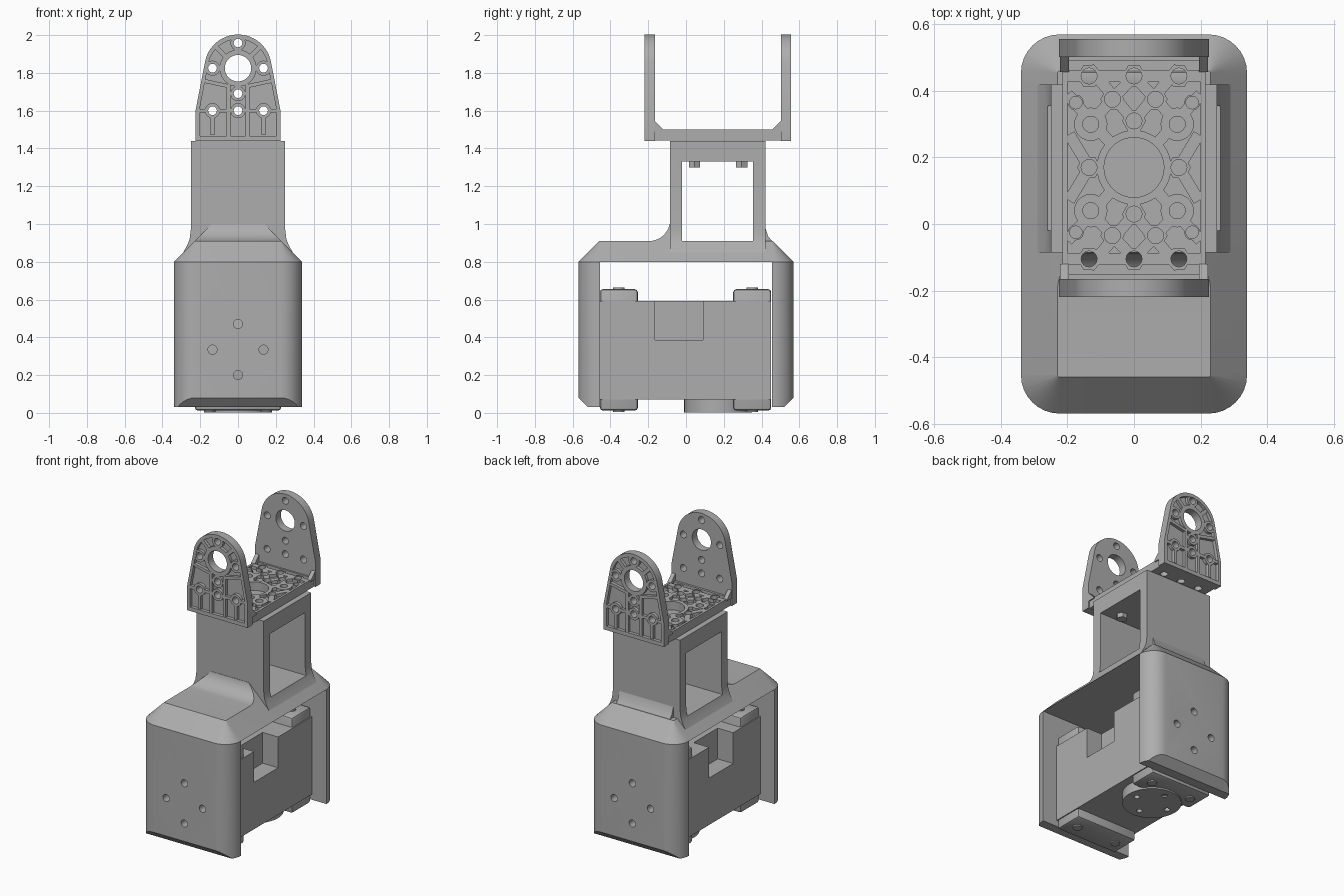
import bpy, bmesh, math
from mathutils import Vector

if "Cube" in bpy.data.objects:
    bpy.data.objects.remove(bpy.data.objects["Cube"], do_unlink=True)

grey = bpy.data.materials.new("plain grey")
grey.use_nodes = True
COLOUR = (0.42, 0.42, 0.42, 1)
grey.diffuse_color = COLOUR
grey.node_tree.nodes["Principled BSDF"].inputs["Base Color"].default_value = COLOUR


# ---- helpers ----
def finish(name, bm):
    bmesh.ops.recalc_face_normals(bm, faces=bm.faces)
    mesh = bpy.data.meshes.new(name)
    bm.to_mesh(mesh)
    bm.free()
    mesh.materials.append(grey)
    ob = bpy.data.objects.new(name, mesh)
    bpy.context.collection.objects.link(ob)
    return ob


def loft(name, rings):
    """Closed solid through rings that have equal point counts."""
    bm = bmesh.new()
    loops = [[bm.verts.new(p) for p in ring] for ring in rings]
    n = len(loops[0])
    for a, b in zip(loops, loops[1:]):
        for i in range(n):
            j = (i + 1) % n
            bm.faces.new((a[i], a[j], b[j], b[i]))
    bm.faces.new(loops[0])
    bm.faces.new(loops[-1])
    return finish(name, bm)


def prism(name, pts, axis, lo, hi):
    def place(p, t):
        return {"x": (t, p[0], p[1]), "y": (p[0], t, p[1]), "z": (p[0], p[1], t)}[axis]
    return loft(name, [[place(p, t) for p in pts] for t in (lo, hi)])


def circle(u, v, r, n=24):
    return [(u + r * math.cos(math.tau * i / n), v + r * math.sin(math.tau * i / n)) for i in range(n)]


def arc(u, v, r, a, b, n=10):
    angles = [math.radians(a + (b - a) * i / n) for i in range(n + 1)]
    return [(u + r * math.cos(t), v + r * math.sin(t)) for t in angles]


def rect(u0, u1, v0, v1):
    return [(u0, v0), (u1, v0), (u1, v1), (u0, v1)]


def bar(p, q, w):
    p, q = Vector(p), Vector(q)
    s = (q - p).orthogonal().normalized() * w / 2
    return [tuple(v) for v in (p - s, q - s, q + s, p + s)]


def rounded_rect(hx, hy, r, z):
    pts = []
    for k, (sx, sy) in enumerate([(1, 1), (-1, 1), (-1, -1), (1, -1)]):
        pts += arc(sx * (hx - r), sy * (hy - r), r, 90 * k, 90 * k + 90, 8)
    return [(x, y, z) for x, y in pts]


def boolean(ob, op, shapes, axis, lo, hi):
    """Combine ob with a group of prisms."""
    cutters = [prism("cutter", s, axis, lo, hi) for s in shapes]
    combine(ob, op, cutters)


def combine(ob, op, others):
    bm = bmesh.new()
    for c in others:
        bm.from_mesh(c.data)
        bpy.data.objects.remove(c, do_unlink=True)
    tool = finish("cutter", bm)
    tool.hide_render = True
    mod = ob.modifiers.new("combine", "BOOLEAN")
    mod.object, mod.operation, mod.solver, mod.use_self = tool, op, "EXACT", True
    apply(ob)
    bpy.data.objects.remove(tool, do_unlink=True)


def apply(ob):
    bpy.context.view_layer.update()
    mesh = bpy.data.meshes.new_from_object(ob.evaluated_get(bpy.context.evaluated_depsgraph_get()))
    ob.modifiers.clear()
    ob.data = mesh


def soften(ob, width, segments=2):
    mod = ob.modifiers.new("bevel", "BEVEL")
    mod.width, mod.segments, mod.limit_method = width, segments, "ANGLE"
    apply(ob)


# ---- housing: rounded, chamfered shell cut to a fork profile ----
housing = loft("housing", [rounded_rect(0.34, 0.57, 0.116, 0.0),
                           rounded_rect(0.34, 0.57, 0.116, 0.8),
                           rounded_rect(0.225, 0.455, 0.001, 0.915),
                           rounded_rect(0.14, 0.37, 0.001, 1.0)])
fork = [(-0.6, 0.11), (-0.52, 0.03), (-0.455, 0.03), (-0.455, 0.8), (0.455, 0.8),
        (0.455, 0.03), (0.52, 0.03), (0.6, 0.11), (0.6, 0.91), (-0.085, 0.91), (-0.085, 1.01)]
fork += arc(-0.195, 1.02, 0.11, -5, -90) + [(-0.6, 0.91)]
combine(housing, "INTERSECT", [prism("fork", fork, "x", -0.4, 0.4)])
mount_holes = [circle(x, z, 0.024) for x, z in [(0, 0.47), (0, 0.2), (0.135, 0.335), (-0.135, 0.335)]]
boolean(housing, "DIFFERENCE", mount_holes, "y", -0.7, 0.7)

# ---- tower with flared foot and through window ----
flare = [(0.29, 0.85), (0.27, 0.885), (0.256, 0.92), (0.25, 0.97), (0.25, 1.44)]
tower = prism("tower", flare + [(-x, z) for x, z in reversed(flare)], "y", -0.085, 0.42)
boolean(tower, "DIFFERENCE", [rect(-0.02, 0.355, 0.91, 1.33)], "x", -0.5, 0.5)
prism("tower_back_fillet", [(0.41, 0.98), (0.42, 0.98), (0.435, 0.935), (0.46, 0.905), (0.49, 0.87), (0.41, 0.87)],
      "x", -0.2, 0.2)
for x in (-0.135, 0.135):
    for y in (0.045, 0.295):
        prism("tower_screw", circle(x, y, 0.035, 6), "z", 1.3, 1.335)

# ---- motor held in the fork ----
motor = prism("motor_body", rect(-0.455, 0.45, 0.07, 0.592), "x", -0.235, 0.235)
for s in (-1, 1):
    boolean(motor, "DIFFERENCE", [rect(-0.165, 0.09, 0.385, 0.7)], "x", s * 0.12, s * 0.3)
for y0, y1 in ((-0.456, -0.255), (0.25, 0.451)):
    block = prism("motor_end_block", rect(y0, y1, 0.012, 0.655), "x", -0.228, 0.228)
    soften(block, 0.016)
    for x in (-0.15, 0.15):
        for z in (0.004, 0.645):
            prism("motor_screw", circle(x, (y0 + y1) / 2, 0.03, 16), "z", z, z + 0.018)
horn = prism("motor_horn", circle(0, 0.17, 0.18, 48), "z", 0.002, 0.08)
boolean(horn, "DIFFERENCE", [circle(x, 0.17 + y, 0.018, 16) for x, y in
                             [(0.12, 0), (-0.12, 0), (0, 0.12), (0, -0.12)]], "z", -0.1, 0.03)

# ---- bracket ears: pocketed plate with ribs, bosses and holes ----
HUB = 1.825
outline = [(-0.225, 1.44), (0.225, 1.44), (0.225, 1.6)] + arc(0, HUB, 0.178, 8, 172, 24) + [(-0.225, 1.6)]
pocket = [(x * 0.9, 1.73 + (z - 1.73) * 0.91) for x, z in outline]
bosses = [(0, 1.958), (0.135, HUB), (-0.135, HUB), (0, 1.69), (0.135, 1.6), (-0.135, 1.6), (0, 1.6)]
ribs = [circle(x, z, 0.04) for x, z in bosses] + [circle(0, HUB, 0.098, 40)]
ribs += [rect(-0.205, 0.205, 1.59, 1.61)]
for s in (-1, 1):
    ribs += [bar((s * 0.05, 1.46), (s * 0.05, 1.74), 0.02),
             bar((s * 0.135, 1.47), (s * 0.135, 1.6), 0.02),
             bar((s * 0.05, 1.73), (s * 0.19, 1.76), 0.02),
             bar((s * 0.06, 1.88), (s * 0.12, 1.94), 0.025)]
holes = [circle(x, z, 0.023, 16) for x, z in bosses]
for name, outer, inner in (("front_ear", -0.22, -0.165), ("back_ear", 0.557, 0.502)):
    d = 1 if inner > outer else -1
    ear = prism(name, outline, "y", outer, inner)
    boolean(ear, "DIFFERENCE", [pocket], "y", outer - d * 0.02, outer + d * 0.022)
    boolean(ear, "UNION", ribs, "y", outer + d * 0.002, outer + d * 0.03)
    boolean(ear, "DIFFERENCE", holes + [circle(0, HUB, 0.07, 40)], "y", outer - 0.1, outer + 0.1)

# ---- bracket base: pocketed floor with a lattice of bosses ----
MID = 0.17
base = prism("bracket_base", rect(-0.215, 0.215, -0.19, 0.53), "z", 1.441, 1.5)
boolean(base, "DIFFERENCE", [rect(-0.2, 0.2, -0.15, 0.49)], "z", 1.478, 1.6)
small, large, lattice = [], [], []
for sy in (-1, 1):
    small.append((0, MID + sy * 0.275))
    small.append((0, MID + sy * 0.14))
    for sx in (-1, 1):
        small += [(sx * x, MID + sy * y) for x, y in [(0.135, 0.275), (0.175, 0.195), (0.065, 0.205)]]
        large.append((sx * 0.13, MID + sy * 0.13))
        for a, b in [((0, 0.275), (0.135, 0.13)), ((0.135, 0.3), (0, 0.14)), ((0.2, 0.22), (0.05, 0.05)),
                     ((0, 0.275), (0.2, 0.275)), ((0.135, 0), (0.195, 0.1))]:
            lattice.append(bar((sx * a[0], MID + sy * a[1]), (sx * b[0], MID + sy * b[1]), 0.035))
small += [(0.135, MID), (-0.135, MID)]
lattice += [circle(x, y, 0.036, 6) for x, y in small if abs(x) < 0.16]
lattice += [circle(x, y, 0.024, 12) for x, y in small if abs(x) > 0.16]
lattice += [circle(x, y, 0.05) for x, y in large] + [circle(0, MID, 0.112, 40)]
boolean(base, "UNION", lattice, "z", 1.46, 1.498)
through = [circle(x, y, 0.019 if abs(x) > 0.16 else 0.024, 16) for x, y in small]
boolean(base, "DIFFERENCE", through + [circle(x, y, 0.024) for x, y in large] + [circle(0, MID, 0.09, 40)],
        "z", 1.4, 1.6)
for sx in (-1, 1):
    for y, d in ((-0.17, 1), (0.507, -1)):
        prism("bracket_gusset", [(y, 1.49), (y, 1.55), (y + d * 0.05, 1.5), (y + d * 0.05, 1.49)],
              "x", sx * 0.195, sx * 0.222)

# ---- smooth curved walls, keep edges sharp ----
bpy.ops.object.select_all(action="DESELECT")
for ob in bpy.context.collection.objects:
    if ob.type == "MESH" and ob.data.materials and ob.data.materials[0] == grey:
        ob.select_set(True)
        bpy.context.view_layer.objects.active = ob
bpy.ops.object.shade_smooth_by_angle(angle=math.radians(28))
